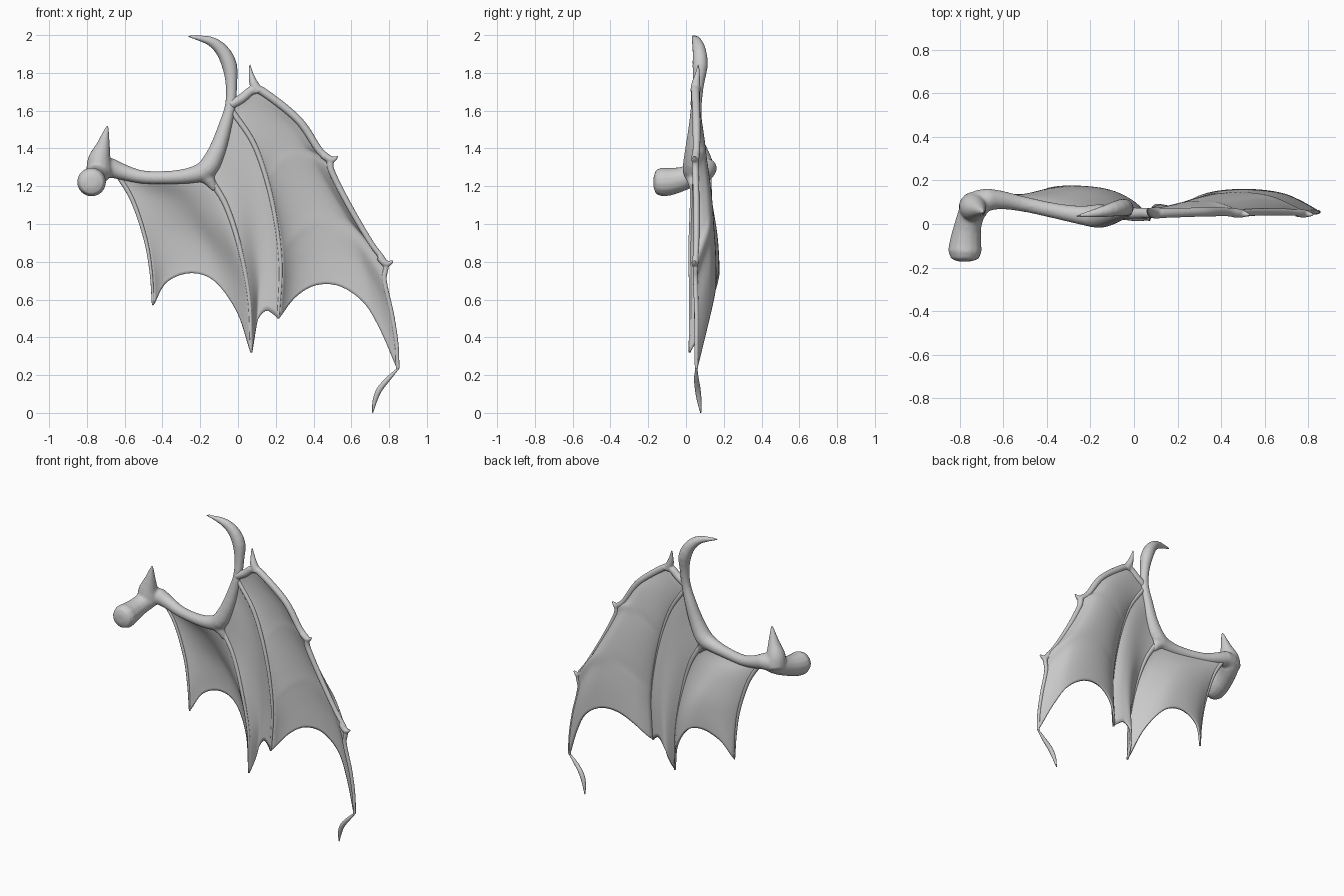
import bpy, bmesh, math
from mathutils import Vector

if "Cube" in bpy.data.objects:
    bpy.data.objects.remove(bpy.data.objects["Cube"])


def spline(pts, n):
    """Catmull-Rom through pts (any number of channels), n samples at even spacing."""
    P = [Vector(p) for p in pts]
    P = [2 * P[0] - P[1]] + P + [2 * P[-1] - P[-2]]
    dense = []
    for i in range(1, len(P) - 2):
        a, b, c, d = P[i - 1:i + 3]
        for k in range(16):
            t = k / 16
            dense.append(0.5 * (2 * b + (c - a) * t + (2 * a - 5 * b + 4 * c - d) * t * t
                                + (3 * b - a - 3 * c + d) * t ** 3))
    dense.append(P[-2])
    run = [0.0]
    for p, q in zip(dense, dense[1:]):
        run.append(run[-1] + (q - p).length)
    out, j = [], 0
    for i in range(n):
        s = run[-1] * i / (n - 1)
        while j < len(run) - 2 and run[j + 1] < s:
            j += 1
        out.append(dense[j].lerp(dense[j + 1], (s - run[j]) / max(run[j + 1] - run[j], 1e-9)))
    return out


def add_tube(bm, pts, n=48, sides=14):
    """Round tube through (x, y, z, radius) points, closed at both ends."""
    path = spline(pts, n)
    C = [p.to_3d() for p in path]
    side, rings = None, []
    for i, c in enumerate(C):
        t = (C[min(i + 1, n - 1)] - C[max(i - 1, 0)]).normalized()
        side = side if side else t.orthogonal()
        side = (side - t * side.dot(t)).normalized()
        up = t.cross(side)
        r = max(path[i][3], 0.002)
        rings.append([bm.verts.new(c + r * (math.cos(a) * side + math.sin(a) * up))
                      for a in (2 * math.pi * k / sides for k in range(sides))])
    for a, b in zip(rings, rings[1:]):
        for k in range(sides):
            m = (k + 1) % sides
            bm.faces.new((a[k], a[m], b[m], b[k]))
    bm.faces.new(rings[0][::-1])
    bm.faces.new(rings[-1])


def finish(name, bm):
    bmesh.ops.recalc_face_normals(bm, faces=bm.faces)
    for f in bm.faces:
        f.smooth = True
    me = bpy.data.meshes.new(name)
    bm.to_mesh(me)
    bm.free()
    ob = bpy.data.objects.new(name, me)
    bpy.context.collection.objects.link(ob)
    return ob


def tubes(name, *paths, n=48):
    bm = bmesh.new()
    for p in paths:
        add_tube(bm, p, n)
    return finish(name, bm)


def blend(ob, voxel, rounds):
    """Fuse overlapping tubes into one organic surface."""
    m = ob.modifiers.new("blend", 'REMESH')
    m.mode, m.voxel_size, m.use_smooth_shade = 'VOXEL', voxel, True
    m = ob.modifiers.new("soften", 'SMOOTH')
    m.factor, m.iterations = 0.5, rounds


def membrane(name, top, bottom, left, right, bulge, skew=1.0, nu=28, nv=36):
    """Skin stretched between four edge curves, bellying backwards."""
    T, B = spline(top, nu), spline(bottom, nu)
    L, R = spline(left, nv), spline(right, nv)
    bm = bmesh.new()
    grid = []
    for j in range(nv):
        v = j / (nv - 1)
        row = []
        for i in range(nu):
            u = i / (nu - 1)
            p = (L[j].lerp(R[j], u) + T[i].lerp(B[i], v)
                 - T[0].lerp(T[-1], u).lerp(B[0].lerp(B[-1], u), v))
            p.y += bulge * math.sin(math.pi * u ** skew) * math.sin(math.pi / 2 * v) ** 1.2
            row.append(bm.verts.new(p))
        grid.append(row)
    for j in range(nv - 1):
        for i in range(nu - 1):
            bm.faces.new((grid[j][i], grid[j + 1][i], grid[j + 1][i + 1], grid[j][i + 1]))
    ob = finish(name, bm)
    s = ob.modifiers.new("thickness", 'SOLIDIFY')
    s.thickness, s.offset = 0.012, 0
    return ob


def taper(pts, r0, r1):
    n = len(pts) - 1
    return [(*p, r0 + (r1 - r0) * i / n) for i, p in enumerate(pts)]


# Finger bone centre lines
finger_a = [(-.65, .12, 1.28), (-.56, .125, 1.13), (-.49, .125, .92), (-.46, .12, .74), (-.45, .12, .57)]
finger_b = [(-.14, .04, 1.23), (-.06, .035, 1.09), (.01, .025, .87), (.06, .025, .6), (.07, .02, .32)]
finger_c = [(-.04, .05, 1.61), (.09, .05, 1.41), (.18, .05, 1.12), (.225, .05, .8), (.213, .05, .5)]
finger_d = [(-.04, .05, 1.63), (.02, .05, 1.665), (.08, .05, 1.71), (.14, .05, 1.695), (.32, .055, 1.55),
            (.43, .055, 1.39), (.485, .05, 1.34), (.495, .05, 1.28), (.58, .055, 1.11), (.70, .055, .905),
            (.78, .05, .79), (.775, .05, .70), (.815, .055, .52), (.84, .055, .36), (.846, .055, .23)]

# Arm: shoulder knob, forearm, elbow, wrist, hooked thumb claw and shoulder spike
arm = tubes(
    "arm",
    [(-.776, -.172, 1.222, .03), (-.776, -.165, 1.222, .058), (-.776, -.135, 1.222, .077),
     (-.772, -.08, 1.225, .073), (-.76, 0, 1.245, .062), (-.735, .07, 1.275, .062), (-.69, .108, 1.30, .056),
     (-.61, .11, 1.275, .043), (-.5, .09, 1.248, .035), (-.35, .058, 1.247, .036), (-.24, .04, 1.26, .044),
     (-.165, .036, 1.29, .055), (-.11, .04, 1.39, .046), (-.068, .05, 1.52, .036), (-.04, .055, 1.63, .029),
     (-.035, .065, 1.74, .031), (-.045, .075, 1.84, .041), (-.085, .07, 1.92, .036), (-.15, .055, 1.97, .025),
     (-.265, .035, 1.995, .006)],
    [(-.735, .08, 1.27, .07), (-.733, .075, 1.34, .062), (-.713, .066, 1.42, .036), (-.69, .055, 1.525, .006)],
    [(-.20, .036, 1.28, .05), (-.155, .036, 1.235, .034), (-.122, .036, 1.18, .014)])
blend(arm, .008, 6)

# Finger bones
tubes("inner_finger", taper(finger_a, .014, .006))
tubes("middle_finger", taper(finger_b, .018, .006))
tubes("outer_finger", taper(finger_c, .016, .007))

# Leading finger with its three knuckle spikes
lead = tubes(
    "leading_finger", taper(finger_d, .026, .010),
    [(.11, .05, 1.70, .027), (.085, .052, 1.74, .024), (.07, .06, 1.79, .014), (.061, .065, 1.845, .004)],
    [(.45, .05, 1.365, .02), (.495, .047, 1.34, .018), (.53, .042, 1.36, .005)],
    [(.745, .05, .825, .018), (.785, .047, .79, .018), (.824, .042, .805, .005)], n=110)
blend(lead, .005, 5)

# Trailing claw
tubes("trailing_claw", [(.848, .055, .235, .005), (.80, .055, .185, .012), (.75, .062, .125, .015),
                        (.725, .07, .065, .012), (.713, .078, .001, .003)])

# Wing skins with scalloped lower edges
membrane("inner_membrane",
         [finger_a[0], (-.5, .1, 1.235), (-.35, .065, 1.235), (-.22, .045, 1.24), finger_b[0]],
         [finger_a[-1], (-.38, .103, .69), (-.25, .08, .74), (-.12, .06, .695), (0, .035, .53), finger_b[-1]],
         finger_a, finger_b, .095, skew=.85)
membrane("middle_membrane",
         [finger_b[0], (-.105, .04, 1.40), (-.065, .05, 1.52), finger_c[0]],
         [finger_b[-1], (.10, .03, .48), (.145, .038, .54), (.185, .045, .525), finger_c[-1]],
         finger_b, finger_c, .055)
membrane("outer_membrane",
         [finger_c[0], finger_d[0]],
         [finger_c[-1], (.30, .05, .61), (.41, .05, .675), (.54, .05, .67), (.67, .05, .58), (.76, .05, .43),
          finger_d[-1]],
         finger_c, finger_d, .105, skew=.72, nu=36, nv=70)
